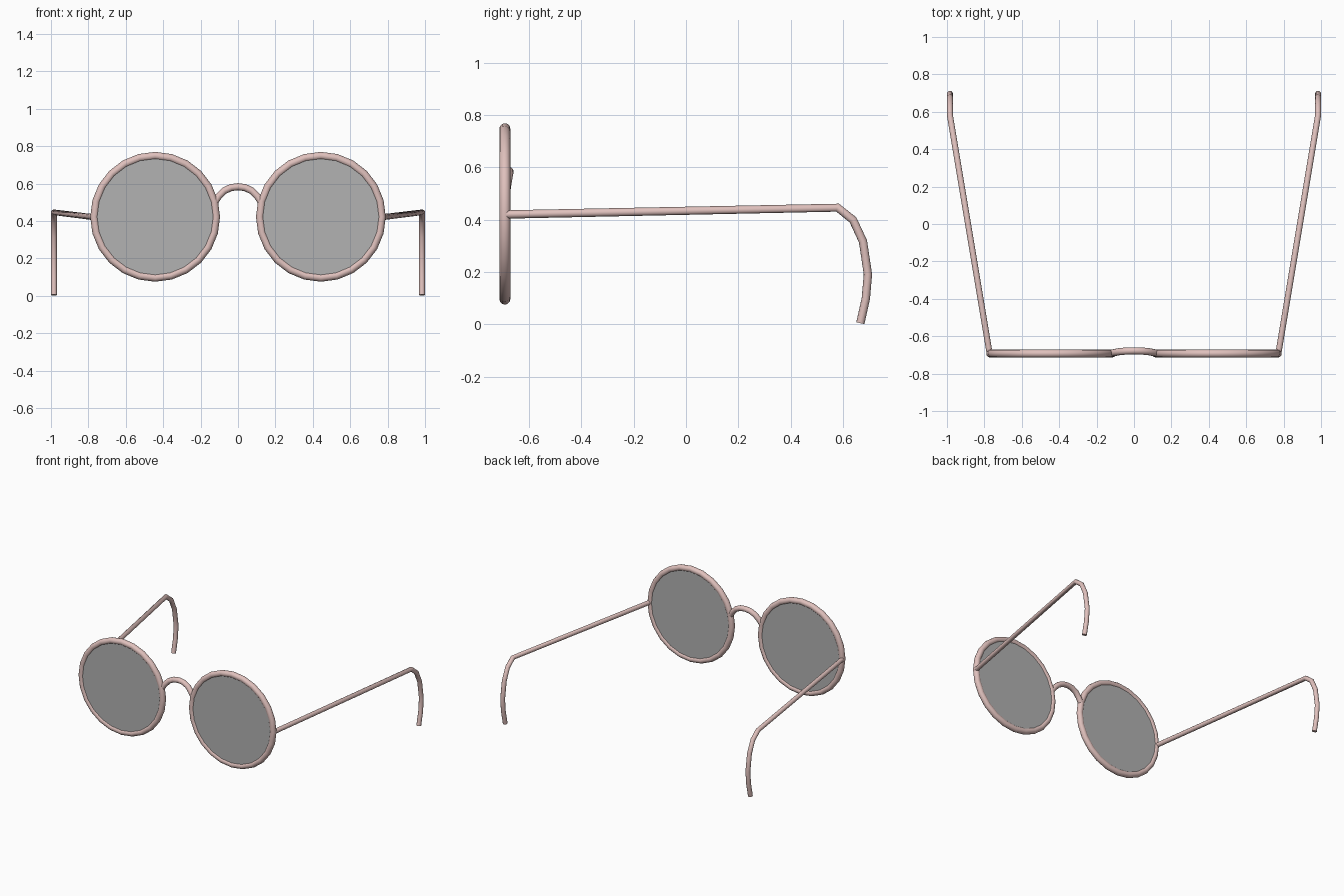
import bpy, math

if "Cube" in bpy.data.objects:
    bpy.data.objects.remove(bpy.data.objects["Cube"])

FRONT_Y, LENS_X, LENS_Z = -0.693, 0.443, 0.422
RIM_R, WIRE_R, SIDES = 0.326, 0.021, 24


def material(name, color):
    m = bpy.data.materials.new(name)
    m.diffuse_color = color
    m.use_nodes = True
    m.node_tree.nodes["Principled BSDF"].inputs["Base Color"].default_value = m.diffuse_color
    return m


frame_mat = material("frame_pink", (0.74, 0.53, 0.505, 1.0))
lens_mat = material("grey_lens", (0.445, 0.445, 0.445, 1.0))


def tube(name, points, radius):
    """Round wire with closed ends following a list of points."""
    cu = bpy.data.curves.new(name, 'CURVE')
    cu.dimensions = '3D'
    cu.bevel_depth = radius
    cu.bevel_resolution = 4
    cu.use_fill_caps = True
    sp = cu.splines.new('POLY')
    sp.points.add(len(points) - 1)
    for p, co in zip(sp.points, points):
        p.co = (*co, 1.0)
    ob = bpy.data.objects.new(name, cu)
    bpy.context.collection.objects.link(ob)
    bpy.ops.object.select_all(action='DESELECT')
    ob.select_set(True)
    bpy.context.view_layer.objects.active = ob
    bpy.ops.object.convert(target='MESH')
    ob = bpy.context.object
    ob.name = name
    ob.data.materials.clear()
    ob.data.materials.append(frame_mat)
    bpy.ops.object.shade_smooth_by_angle(angle=math.radians(50))
    return ob


# Temple path: hinge, ear bend, then the hook down to the tip
HOOK = [(0.58, 0.446), (0.639, 0.399), (0.677, 0.317),
        (0.696, 0.191), (0.688, 0.099), (0.667, 0.004)]

for side, s in (("left", -1), ("right", 1)):
    centre = (s * LENS_X, FRONT_Y, LENS_Z)
    upright = (math.pi / 2, 0, 0)

    # Round wire rim
    bpy.ops.mesh.primitive_torus_add(
        major_segments=SIDES, minor_segments=12, major_radius=RIM_R,
        minor_radius=WIRE_R, location=centre, rotation=upright)
    rim = bpy.context.object
    rim.name = side + "_rim"
    rim.data.materials.append(frame_mat)
    bpy.ops.object.shade_smooth_by_angle(angle=math.radians(50))

    # Flat grey lens, a thin disc seated in the rim
    bpy.ops.mesh.primitive_cylinder_add(
        vertices=SIDES, radius=RIM_R - 0.011, depth=0.026,
        location=centre, rotation=upright)
    lens = bpy.context.object
    lens.name = side + "_lens"
    lens.data.materials.append(lens_mat)

    # Temple arm with ear hook
    path = [(s * 0.773, FRONT_Y + 0.007, 0.42)]
    path += [(s * 0.984, y, z) for y, z in HOOK]
    tube(side + "_temple", path, 0.016)

# Arched nose bridge, bowed slightly backwards
half = [(0.128, -0.692, 0.495), (0.103, -0.687, 0.532),
        (0.074, -0.682, 0.561), (0.038, -0.679, 0.578)]
bridge = [(-x, y, z) for x, y, z in half] + [(0, -0.678, 0.583)] + half[::-1]
tube("nose_bridge", bridge, 0.019)
